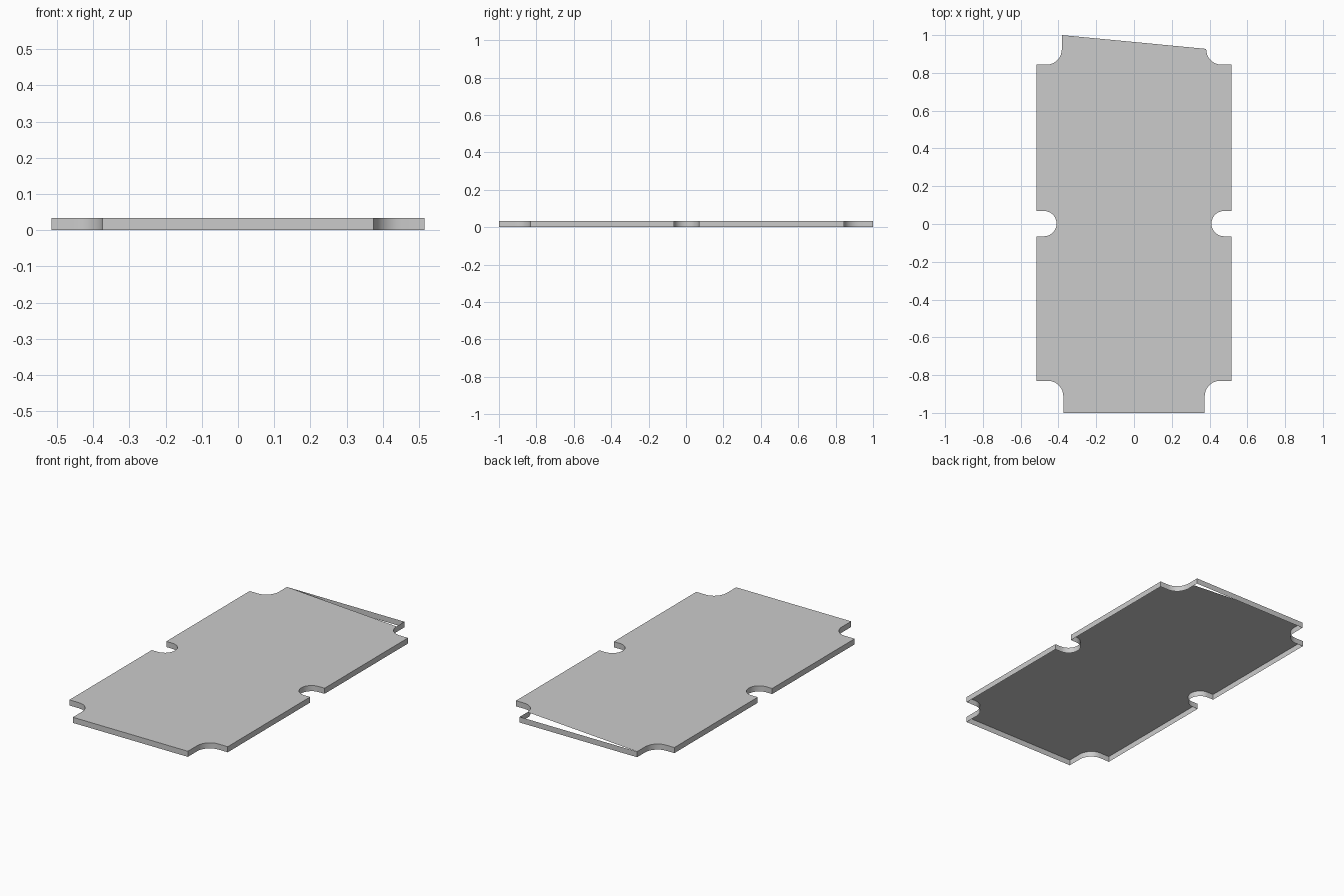
import bpy, bmesh
from math import cos, sin, radians

if "Cube" in bpy.data.objects:
    bpy.data.objects.remove(bpy.data.objects["Cube"])

H = 0.033      # height of the skirt
XS = 0.515     # half width
SEG = 8


def arc(cx, cy, rx, ry, a0, a1, n=SEG):
    pts = []
    for i in range(n + 1):
        a = radians(a0 + (a1 - a0) * i / n)
        pts.append((cx + rx * cos(a), cy + ry * sin(a)))
    return pts


def mirror(pts):
    return [(-x, y) for x, y in reversed(pts)]


# right half of the outline, front to back: corner notch, side notch, corner notch
right = [(0.374, -1.0)]
right += arc(0.452, -0.914, 0.078, 0.083, 180, 90)
right += [(XS, -0.831), (XS, -0.065)]
right += arc(0.476, 0.002, 0.066, 0.067, 270, 90, 14)
right += [(XS, 0.069), (XS, 0.844)]
right += arc(0.460, 0.927, 0.078, 0.083, 270, 180)
right += [(0.382, 1.0)]
outline = right + mirror(right)
gap = len(right) - 1    # back right corner, left out of the top sheet

bm = bmesh.new()
low = [bm.verts.new((x, y, 0)) for x, y in outline]
high = [bm.verts.new((x, y, H)) for x, y in outline]

# thin skirt all around, open underneath
n = len(outline)
for i in range(n):
    j = (i + 1) % n
    bm.faces.new((low[i], low[j], high[j], high[i])).smooth = True

# top sheet with the slanted back edge
top = bm.faces.new([v for i, v in enumerate(high) if i != gap])
bmesh.ops.triangulate(bm, faces=[top])

mesh = bpy.data.meshes.new("table_bed")
bm.to_mesh(mesh)
bm.free()
bed = bpy.data.objects.new("table_bed", mesh)
bpy.context.collection.objects.link(bed)

# smooth notches, crisp edges
bpy.context.view_layer.objects.active = bed
bed.select_set(True)
bpy.ops.object.shade_smooth_by_angle(angle=radians(30))
